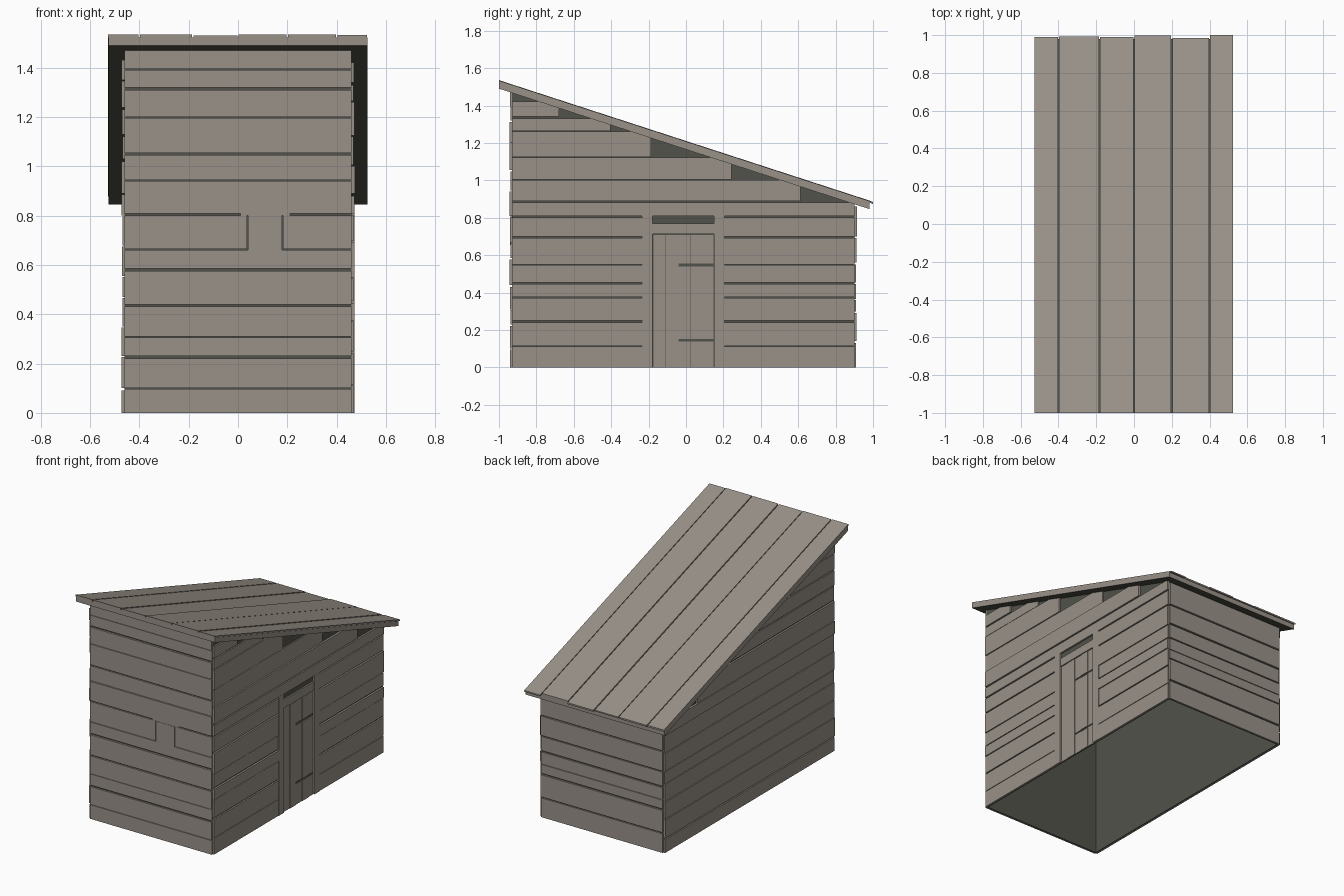
import bpy, bmesh, random
from mathutils import Vector

random.seed(4)
if "Cube" in bpy.data.objects:
    bpy.data.objects.remove(bpy.data.objects["Cube"])


def material(name, color):
    m = bpy.data.materials.new(name)
    m.use_nodes = True
    m.diffuse_color = (*color, 1)
    m.node_tree.nodes["Principled BSDF"].inputs["Base Color"].default_value = (*color, 1)
    return m


WOOD = material("weathered wood", (0.32, 0.285, 0.25))
DARK = material("dark backing", (0.085, 0.085, 0.07))
SLOPE = 0.325
HALF, FRONT, BACK = 0.46, -0.93, 0.90


def roof_z(y, base):
    """Height of a roof layer at y, given its height at the front edge."""
    return base - SLOPE * (y + 1)


def finish(bm, name, mats):
    bmesh.ops.recalc_face_normals(bm, faces=bm.faces)
    mesh = bpy.data.meshes.new(name)
    bm.to_mesh(mesh)
    bm.free()
    for m in mats:
        mesh.materials.append(m)
    obj = bpy.data.objects.new(name, mesh)
    bpy.context.collection.objects.link(obj)
    return obj


def add_box(bm, x0, x1, y0, y1, z0, z1):
    verts = bmesh.ops.create_cube(bm, size=1)["verts"]
    for v in verts:
        v.co = Vector((x1 if v.co.x > 0 else x0,
                       y1 if v.co.y > 0 else y0,
                       z1 if v.co.z > 0 else z0))
    return verts


def sloped_box(bm, x0, x1, y0, y1, low, high):
    for v in add_box(bm, x0, x1, y0, y1, low, high):
        v.co.z = roof_z(v.co.y, v.co.z)


def board_rows(seams):
    """Yield bottom, top and thickness of each board, with uneven gaps."""
    for low, high in zip(seams, seams[1:]):
        yield low, high - random.choice((0.004, 0.009)), random.uniform(0.008, 0.014)


# Hollow dark backing with an open bottom
bm = bmesh.new()
for v in add_box(bm, -HALF, HALF, FRONT, BACK, 0, 1):
    if v.co.z > 0.5:
        v.co.z = roof_z(v.co.y, 1.505)
bm.normal_update()
bottom = [f for f in bm.faces if f.calc_center_median().z < 0.01]
bmesh.ops.delete(bm, geom=bottom, context='FACES_ONLY')
shell = finish(bm, "inner_shell", [DARK])
solid = shell.modifiers.new("thickness", 'SOLIDIFY')
solid.thickness = 0.01
solid.offset = -1

# Front boards, split around the closed hatch
bm = bmesh.new()
seams = [0, 0.10, 0.23, 0.31, 0.44, 0.585, 0.665, 0.81, 0.945,
         1.055, 1.2, 1.32, 1.395, 1.479]
for low, high, t in board_rows(seams):
    spans = [(-HALF, HALF)]
    if low == 0.665:
        spans = [(-HALF, 0.036), (0.183, HALF)]
    for x0, x1 in spans:
        add_box(bm, x0, x1, FRONT - t, FRONT, low, high)
finish(bm, "front_boards", [WOOD])

# Hatch with its short lintel
bm = bmesh.new()
add_box(bm, 0.04, 0.179, FRONT - 0.011, FRONT, 0.655, 0.80)
add_box(bm, 0.01, 0.21, FRONT - 0.009, FRONT, 0.80, 0.812)
finish(bm, "front_hatch", [WOOD])

# Back boards
bm = bmesh.new()
for low, high, t in board_rows([0, 0.14, 0.30, 0.365, 0.455, 0.56, 0.70, 0.869]):
    add_box(bm, -HALF, HALF, BACK, BACK + t, low, high)
finish(bm, "back_boards", [WOOD])


# Side boards, stepped under the roof; the door side leaves an opening
def side_boards(name, side, seams, door):
    bm = bmesh.new()
    for low, high, t in board_rows(seams):
        end = min(BACK, (1.525 - high) / SLOPE - 1)
        spans = [(FRONT, end)]
        if door and high < 0.815:
            spans = [(FRONT, -0.235), (0.207, end)]
        for y0, y1 in spans:
            xs = sorted((side * HALF, side * (HALF + t)))
            add_box(bm, *xs, y0, y1, low, high)
    finish(bm, name, [WOOD])


side_boards("left_boards", 1,
            [0, 0.115, 0.25, 0.375, 0.455, 0.55, 0.70, 0.81, 0.89,
             1.005, 1.125, 1.265, 1.34, 1.43], True)
side_boards("right_boards", -1,
            [0, 0.10, 0.23, 0.35, 0.47, 0.555, 0.68, 0.80, 0.89,
             1.03, 1.13, 1.24, 1.35, 1.44], False)

# Door frame, leaving a dark slot over the lintel
bm = bmesh.new()
for y0, y1 in ((-0.235, -0.178), (0.15, 0.207)):
    add_box(bm, HALF, HALF + 0.013, y0, y1, 0, 0.812)
add_box(bm, HALF, HALF + 0.010, -0.178, 0.15, 0.712, 0.77)
finish(bm, "door_frame", [WOOD])

# Door boards of uneven depth, the last three broken by two slots
bm = bmesh.new()
edges = [-0.175, -0.11, -0.04, 0.025, 0.09, 0.148]
for i, (y0, y1) in enumerate(zip(edges, edges[1:])):
    depth = 0.005 + 0.003 * (i % 2)
    rows = [(0, 0.708)]
    if i > 1:
        rows = [(0, 0.139), (0.152, 0.54), (0.554, 0.708)]
    for z0, z1 in rows:
        add_box(bm, HALF, HALF + depth, y0 + (0.004 if i == 1 else 0.001), y1, z0, z1)
finish(bm, "door", [WOOD])

# Roof slab: dark above and below, wooden edges
bm = bmesh.new()
sloped_box(bm, -0.525, 0.525, -1, 0.98, 1.49, 1.524)
bm.normal_update()
for f in bm.faces:
    f.material_index = int(abs(f.normal.z) > 0.5)
finish(bm, "roof_slab", [WOOD, DARK])

# Roof planks running down the slope
bm = bmesh.new()
edges = [-0.53, -0.40, -0.183, 0, 0.20, 0.40, 0.526]
ends = [0.99, 0.992, 0.99, 0.997, 0.985, 1.0]
for x0, x1, end in zip(edges, edges[1:], ends):
    top = 1.534 + random.uniform(-0.002, 0.002)
    sloped_box(bm, x0 + 0.003, x1 - 0.003, -1, end, 1.524, top)
finish(bm, "roof_planks", [WOOD])
